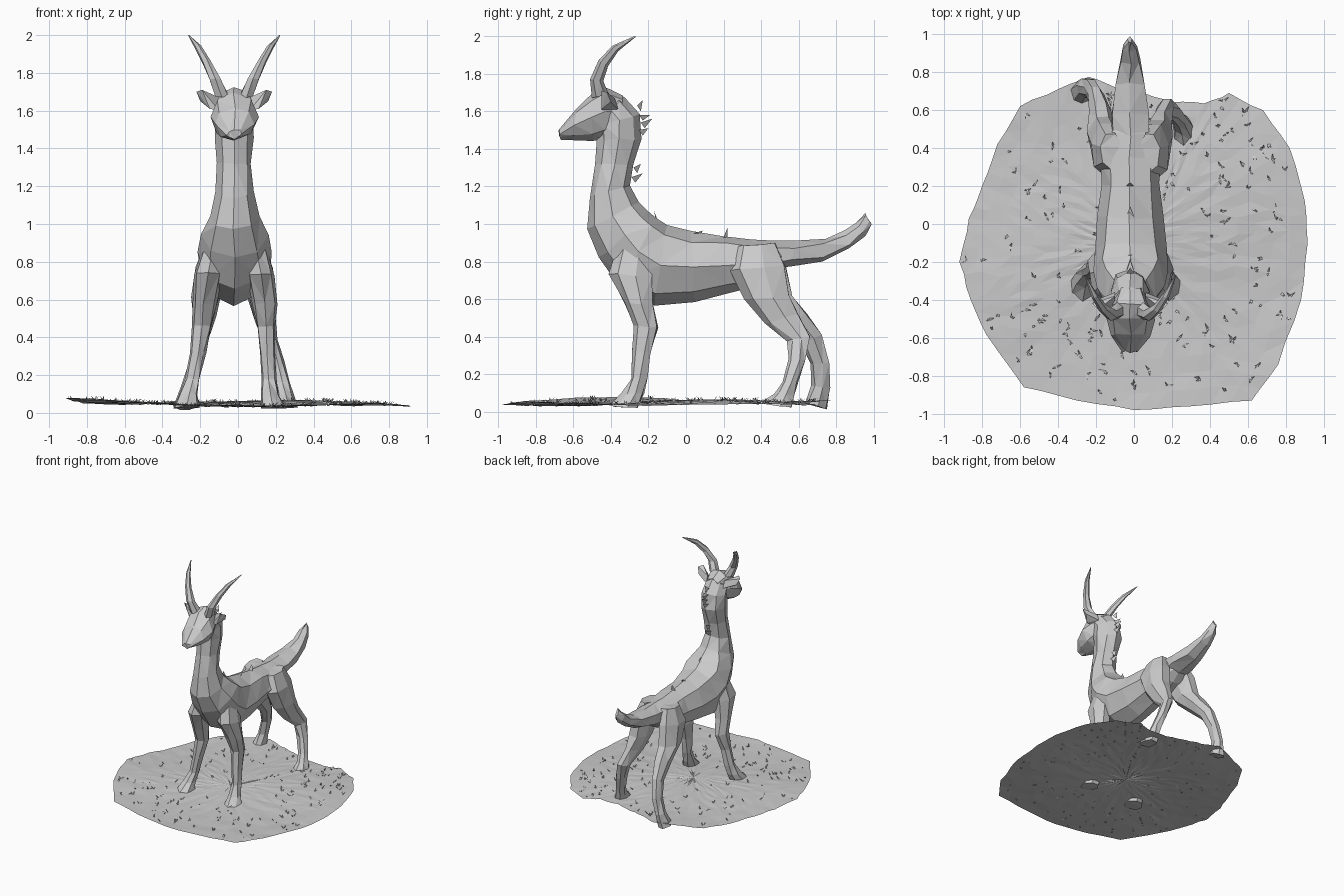
import bpy, bmesh, math, random
from mathutils import Vector

random.seed(4)
CX = -0.02  # body's centre line

grey = bpy.data.materials.new("stone grey")
grey.diffuse_color = (0.6, 0.6, 0.6, 1)


def finish(name, bm, solid=True):
    if solid:
        bmesh.ops.recalc_face_normals(bm, faces=bm.faces)
    bmesh.ops.triangulate(bm, faces=bm.faces)
    me = bpy.data.meshes.new(name)
    bm.to_mesh(me)
    bm.free()
    me.materials.append(grey)
    ob = bpy.data.objects.new(name, me)
    bpy.context.collection.objects.link(ob)
    return ob


def loft(name, sections, n=8, jitter=0.006):
    """Each section: centre x, half width, then two opposite edge points (y, z, y, z)."""
    bm = bmesh.new()
    rings = []
    for x, w, y1, z1, y2, z2 in sections:
        a, b = Vector((x, y1, z1)), Vector((x, y2, z2))
        mid, half = (a + b) / 2, (a - b) / 2
        ring = []
        for i in range(n):
            t = 2 * math.pi * i / n
            p = mid + half * math.cos(t) + Vector((w * math.sin(t), 0, 0))
            p += Vector([random.uniform(-jitter, jitter) for _ in range(3)])
            ring.append(bm.verts.new(p))
        rings.append(ring)
    for r, s in zip(rings, rings[1:]):
        for i in range(n):
            j = (i + 1) % n
            bm.faces.new((r[i], r[j], s[j], s[i]))
    bm.faces.new(rings[0])
    bm.faces.new(rings[-1])
    return finish(name, bm)


def centred(rows):
    return [(CX,) + r for r in rows]


# Trunk and neck, rump to skull
loft("body_and_neck", centred([
    (.06, .54, .89, .53, .78), (.14, .48, .91, .46, .70), (.15, .35, .92, .33, .66),
    (.15, .20, .94, .22, .63), (.17, .03, .96, .05, .59), (.19, -.10, 1.0, -.17, .57),
    (.20, -.16, 1.04, -.35, .66), (.18, -.20, 1.07, -.46, .82), (.13, -.25, 1.12, -.53, .97),
    (.10, -.30, 1.2, -.515, 1.14), (.09, -.28, 1.32, -.485, 1.32), (.10, -.235, 1.45, -.47, 1.45),
    (.10, -.25, 1.58, -.47, 1.52), (.09, -.33, 1.67, -.47, 1.55), (.05, -.40, 1.70, -.47, 1.60)]))

# Head tapering to the muzzle
loft("head", centred([
    (.07, -.34, 1.68, -.34, 1.52), (.11, -.42, 1.73, -.43, 1.46), (.13, -.50, 1.69, -.50, 1.44),
    (.105, -.58, 1.62, -.60, 1.44), (.04, -.675, 1.50, -.67, 1.45)]), n=8)

# Tail
loft("tail", centred([
    (.11, .45, .91, .47, .76), (.11, .58, .91, .56, .77), (.085, .74, .925, .73, .795),
    (.06, .84, .96, .87, .87), (.04, .91, 1.01, .95, .94), (.012, .95, 1.06, .99, 1.0)]), n=6)

# Horns and ears, mirrored
for s, side in ((-1, "left"), (1, "right")):
    loft(side + "_horn", [
        (CX + s * .065, .04, -.50, 1.67, -.41, 1.69), (CX + s * .10, .034, -.51, 1.77, -.44, 1.76),
        (CX + s * .145, .025, -.465, 1.87, -.415, 1.84), (CX + s * .19, .018, -.39, 1.95, -.36, 1.92),
        (CX + s * .24, .003, -.27, 2.0, -.268, 1.995)], n=6, jitter=.001)
    bm = bmesh.new()
    for x, y, z in ((.08, -.44, 1.60), (.08, -.38, 1.67), (.08, -.36, 1.61), (.17, -.45, 1.71),
                    (.20, -.42, 1.70), (.18, -.40, 1.65), (.13, -.45, 1.61)):
        bm.verts.new((CX + s * x, y, z))
    bmesh.ops.convex_hull(bm, input=bm.verts)
    finish(side + "_ear", bm)

# Front legs
FRONT = [(.06, -.36, .88, -.17, .88), (.075, -.41, .74, -.17, .72), (.065, -.33, .58, -.17, .57),
         (.05, -.28, .46, -.145, .45), (.042, -.285, .32, -.19, .31), (.04, -.295, .18, -.205, .18),
         (.05, -.34, .10, -.22, .10), (.07, -.41, .035, -.25, .02)]
loft("front_left_leg", [(x,) + r for x, r in zip(
    (-.13, -.16, -.18, -.19, -.21, -.24, -.26, -.275), FRONT)], n=7)
loft("front_right_leg", [(x,) + r for x, r in zip(
    (.09, .12, .14, .15, .155, .16, .17, .185), FRONT)], n=7)

# Rear legs, the left one set further back
loft("rear_right_leg", [
    (.08, .06, .27, .88, .48, .90), (.11, .08, .23, .75, .54, .78), (.125, .08, .31, .60, .56, .62),
    (.14, .06, .42, .47, .60, .52), (.17, .045, .54, .38, .67, .40), (.20, .04, .545, .28, .64, .27),
    (.235, .04, .51, .16, .595, .16), (.25, .045, .47, .10, .58, .09), (.26, .06, .40, .05, .57, .02)], n=7)
loft("rear_left_leg", [
    (-.12, .06, .29, .88, .48, .90), (-.15, .08, .25, .75, .54, .78), (-.165, .08, .34, .60, .58, .62),
    (-.18, .06, .48, .48, .65, .52), (-.20, .045, .61, .37, .73, .41), (-.23, .04, .66, .26, .765, .26),
    (-.26, .04, .67, .14, .77, .13), (-.28, .06, .63, .05, .75, .015)], n=7)

# Small tufts down the neck and back
bm = bmesh.new()
for y, z, dy, dz in ((-.25, 1.58, .06, .0), (-.24, 1.54, .06, .02), (-.25, 1.5, .05, .01),
                     (-.29, 1.25, .06, .02), (-.28, 1.30, .04, .02), (-.26, 1.63, .03, .03),
                     (-.16, 1.02, -.01, .05), (.04, .95, .05, .015), (.2, .93, .02, .05)):
    pts = [(CX - .02, y, z), (CX + .02, y, z), (CX, y + .02, z - .03), (CX, y + dy, z + dz)]
    v = [bm.verts.new(p) for p in pts]
    for f in ((0, 1, 3), (1, 2, 3), (2, 0, 3)):
        bm.faces.new([v[i] for i in f])
finish("hair_tufts", bm)

# Ground sheet with an uneven outline
OUTLINE = [(-.92, -.2), (-.87, .03), (-.8, .2), (-.72, .42), (-.6, .62), (-.4, .71), (-.24, .775),
           (-.1, .72), (.05, .69), (.2, .64), (.37, .635), (.5, .69), (.68, .6), (.82, .4),
           (.9, .12), (.915, -.1), (.88, -.4), (.76, -.74), (.62, -.93), (.3, -.96), (0, -.98),
           (-.3, -.93), (-.58, -.86), (-.78, -.58), (-.86, -.4)]


def height(x, y):
    return .052 - .02 * x + .013 * math.sin(3.1 * x + 1.9 * y) + .008 * math.cos(5 * y - 2 * x)


bm = bmesh.new()
edge = []
for (ax, ay), (bx, by) in zip(OUTLINE, OUTLINE[1:] + OUTLINE[:1]):
    for k in range(3):
        e = .006 if k else 0
        edge.append((ax + (bx - ax) * k / 3 + random.uniform(-e, e),
                     ay + (by - ay) * k / 3 + random.uniform(-e, e)))
N, R = len(edge), 10
mid_y = -.1
centre = bm.verts.new((0, mid_y, height(0, mid_y)))
prev = None
for r in range(1, R + 1):
    ring = []
    for ex, ey in edge:
        x, y = ex * r / R, mid_y + (ey - mid_y) * r / R
        ring.append(bm.verts.new((x, y, height(x, y) + random.uniform(-.003, .003))))
    for i in range(N):
        j = (i + 1) % N
        if prev:
            bm.faces.new((prev[j], prev[i], ring[i], ring[j]))
        else:
            bm.faces.new((centre, ring[i], ring[j]))
    prev = ring
finish("ground", bm, solid=False)

# Short grass blades, thicker at the front and right
bm = bmesh.new()
count = 0
while count < 170:
    ex, ey = random.choice(edge)
    t = math.sqrt(random.uniform(.05, .93))
    x, y = ex * t, mid_y + (ey - mid_y) * t
    if random.random() > (.9 if x > .45 or y < -.45 else .3):
        continue
    count += 1
    z = height(x, y)
    for blade in range(2):
        a = random.uniform(0, 2 * math.pi)
        d = Vector((math.cos(a), math.sin(a), 0))
        side = Vector((-d.y, d.x, 0)) * .007
        base = Vector((x, y, z - .004))
        bm.faces.new([bm.verts.new(p) for p in (
            base - side, base + side, base + d * random.uniform(.015, .035) + Vector((0, 0, .022)))])
finish("grass_blades", bm, solid=False)
